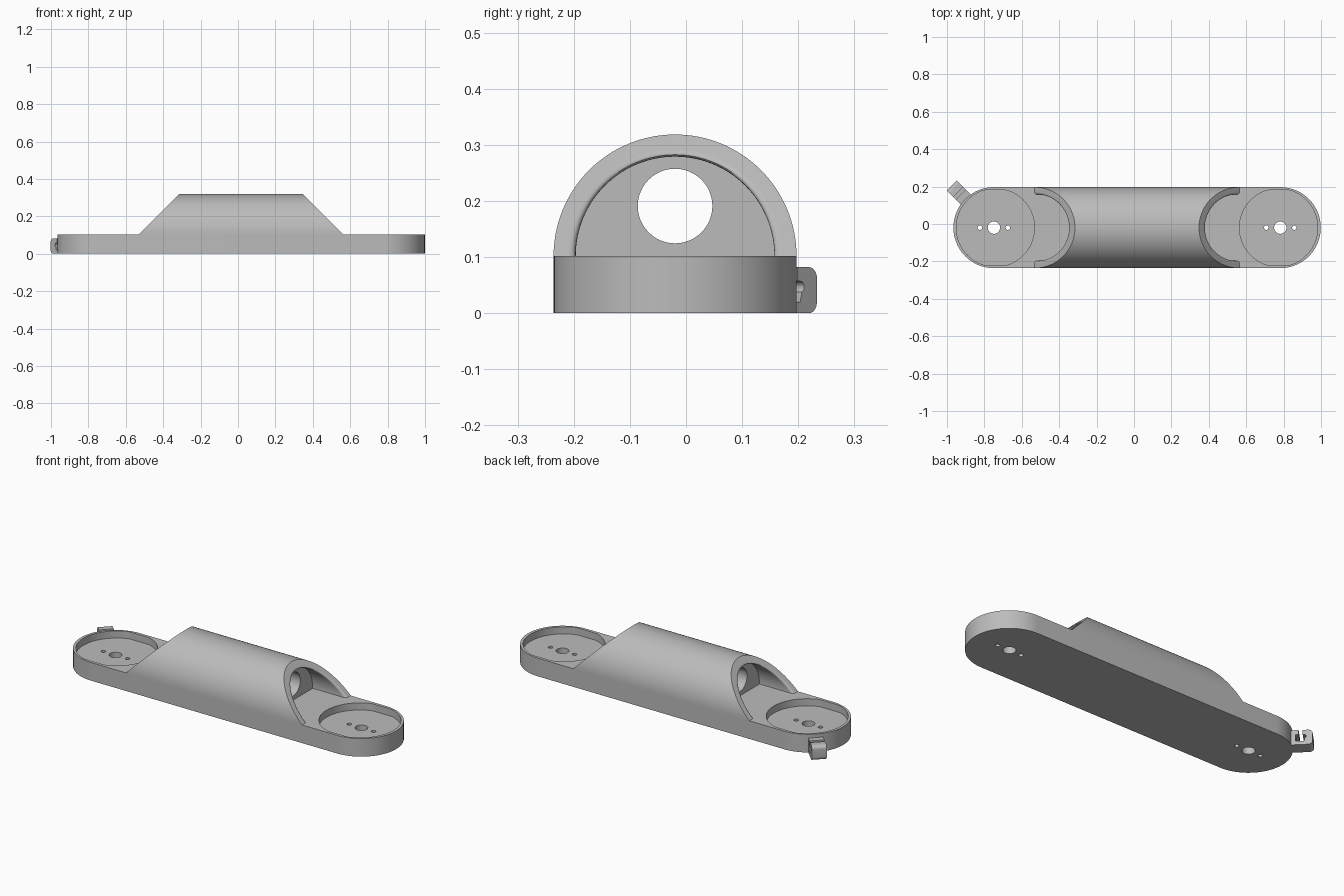
import bpy, bmesh, math
from mathutils import Matrix, Vector

if "Cube" in bpy.data.objects:
    bpy.data.objects.remove(bpy.data.objects["Cube"])

CY, TOP, R = -0.0195, 0.102, 0.2165      # centre line, base height, half width
ENDS = (-0.749, 0.782)                   # centres of the rounded ends
RIM = (-0.532, 0.564)                    # feet of the sloped tunnel mouths

grey = bpy.data.materials.new("grey_plastic")
grey.use_nodes = True
grey.diffuse_color = (0.5, 0.5, 0.5, 1)
grey.node_tree.nodes["Principled BSDF"].inputs["Base Color"].default_value = (0.5, 0.5, 0.5, 1)


def finish(obj, angle=30):
    obj.data.materials.clear()
    obj.data.materials.append(grey)
    bpy.ops.object.select_all(action="DESELECT")
    obj.select_set(True)
    bpy.context.view_layer.objects.active = obj
    bpy.ops.object.shade_smooth_by_angle(angle=math.radians(angle))


def arc(cx, cy, r, a0, a1, n):
    steps = [math.radians(a0 + (a1 - a0) * i / n) for i in range(n + 1)]
    return [(cx + r * math.cos(a), cy + r * math.sin(a)) for a in steps]


def circle(cx, cy, r, n=48):
    return arc(cx, cy, r, 0, 360, n)[:-1]


def plate(name, loops, depth, matrix):
    """Extrude a flat outline with holes along local z from 0 to depth."""
    curve = bpy.data.curves.new(name, "CURVE")
    curve.dimensions, curve.fill_mode = "2D", "BOTH"
    curve.extrude = depth / 2
    for loop in loops:
        spline = curve.splines.new("POLY")
        spline.points.add(len(loop) - 1)
        for p, (x, y) in zip(spline.points, loop):
            p.co = (x, y, 0, 1)
        spline.use_cyclic_u = True
    temp = bpy.data.objects.new(name + "_outline", curve)
    bpy.context.collection.objects.link(temp)
    mesh = bpy.data.meshes.new_from_object(temp.evaluated_get(bpy.context.evaluated_depsgraph_get()))
    bpy.data.objects.remove(temp)
    bm = bmesh.new()
    bm.from_mesh(mesh)
    bmesh.ops.remove_doubles(bm, verts=bm.verts, dist=1e-5)
    bm.transform(matrix @ Matrix.Translation((0, 0, depth / 2)))
    bmesh.ops.recalc_face_normals(bm, faces=bm.faces)
    bm.to_mesh(mesh)
    bm.free()
    obj = bpy.data.objects.new(name, mesh)
    bpy.context.collection.objects.link(obj)
    return obj


# Base plate with screw holes
loops = [arc(ENDS[1], CY, R, -90, 90, 48) + arc(ENDS[0], CY, R, 90, 270, 48)]
for ex in ENDS:
    loops.append(circle(ex, CY, 0.033))
    loops += [circle(ex + s * 0.075, CY, 0.012, 24) for s in (-1, 1)]
base = plate("base_plate", loops, TOP, Matrix())

# Round pockets with flattened sides, cut into both ends
for cx in (-0.741, 0.773):
    outline = [(x, CY + max(-0.2, min(0.2, y))) for x, y in circle(cx, 0, 0.209, 96)]
    cutter = plate("pocket_cutter", [outline], 0.1, Matrix.Translation((0, 0, 0.062)))
    cutter.hide_render = True
    cut = base.modifiers.new("pocket", "BOOLEAN")
    cut.object, cut.operation, cut.solver = cutter, "DIFFERENCE", "EXACT"
    bpy.context.view_layer.objects.active = base
    bpy.ops.object.modifier_apply(modifier=cut.name)
    bpy.data.objects.remove(cutter)
finish(base)

# Half-round cover: a profile swept over the arch, sloped at both mouths
INNER, LIP = 0.177, 0.191
mouth = [(R, 0), (LIP, 0)]
for i in range(1, 7):                    # rounded inner lip
    t = i / 6
    mouth.append((LIP + (INNER - LIP) * (1 - (1 - t) ** 2), 0.02 * t * t))
bm = bmesh.new()
rows = []
for i in range(65):
    a = math.pi * i / 64
    ring = []
    for side, foot, pts in ((1, RIM[0], mouth), (-1, RIM[1], mouth[::-1])):
        for r, inset in pts:
            x = foot + side * (r * math.sin(a) + inset)
            ring.append(bm.verts.new((x, CY + r * math.cos(a), TOP + r * math.sin(a))))
    rows.append(ring)
for a, b in zip(rows, rows[1:]):
    for j in range(len(a)):
        k = (j + 1) % len(a)
        bm.faces.new((a[j], a[k], b[k], b[j]))
bmesh.ops.recalc_face_normals(bm, faces=bm.faces)
mesh = bpy.data.meshes.new("arched_cover")
bm.to_mesh(mesh)
bm.free()
cover = bpy.data.objects.new("arched_cover", mesh)
bpy.context.collection.objects.link(cover)
finish(cover, 35)

# Core inside the cover with a round bore; local axes map to y, z, x
to_yzx = Matrix(((0, 0, 1, -0.32), (1, 0, 0, CY), (0, 1, 0, TOP), (0, 0, 0, 1)))
core = plate("bored_core", [arc(0, 0, 0.18, 0, 180, 48), circle(0, 0.089, 0.0665)], 0.675, to_yzx)
finish(core)

# Cable hook on the rounded end, pointing diagonally back and to the right
D0, D1, H, W = 0.212, 0.319, 0.082, 0.077
hook_outline = [(D0, 0)] + arc(D1 - 0.02, 0.02, 0.02, -90, 0, 8) + arc(D1 - 0.02, H - 0.02, 0.02, 0, 90, 8)
hook_outline += [(0.27, H), (0.27, 0.057)]
hook_outline += arc(0.277, 0.047, 0.01, 90, -90, 8)[:-1] + [(0.277, 0.02)]
hook_outline += [(0.235, 0.02), (0.235, 0.057), (0.25, 0.057), (0.25, H), (D0, H)]
out, side = Vector((-1, 1, 0)).normalized(), Vector((1, 1, 0)).normalized()
place = Matrix.Identity(4)
origin = Vector((ENDS[0], CY, 0)) - side * W / 2
for col, v in enumerate((out, Vector((0, 0, 1)), side, origin)):
    for row in range(3):
        place[row][col] = v[row]
hook = plate("cable_hook", [hook_outline], W, place)
finish(hook)
